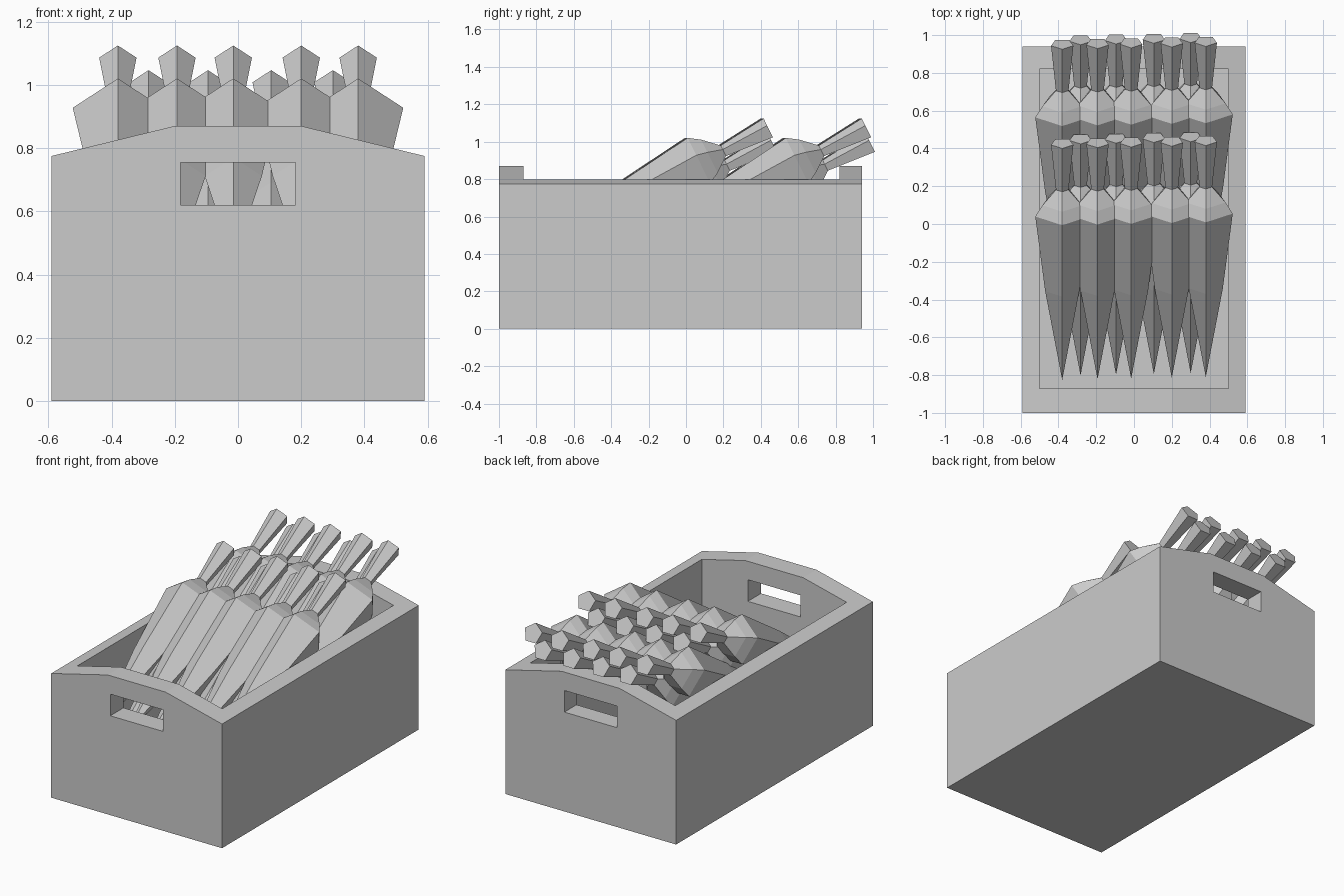
import bpy, bmesh, math
from mathutils import Vector, Matrix

if "Cube" in bpy.data.objects:
    bpy.data.objects.remove(bpy.data.objects["Cube"])


def make_object(name, bm):
    bmesh.ops.recalc_face_normals(bm, faces=bm.faces[:])
    mesh = bpy.data.meshes.new(name)
    bm.to_mesh(mesh)
    bm.free()
    ob = bpy.data.objects.new(name, mesh)
    bpy.context.collection.objects.link(ob)
    return ob


def extrude_profile(name, profile, y0, y1):
    bm = bmesh.new()
    face = bm.faces.new([bm.verts.new((x, y0, z)) for x, z in profile])
    ext = bmesh.ops.extrude_face_region(bm, geom=[face])["geom"]
    moved = [v for v in ext if isinstance(v, bmesh.types.BMVert)]
    bmesh.ops.translate(bm, verts=moved, vec=(0, y1 - y0, 0))
    return make_object(name, bm)


def rect(hw, z0, z1):
    return [(-hw, z0), (hw, z0), (hw, z1), (-hw, z1)]


# Crate: arched end profile, hollowed out, with a handle slot through both ends
crate = extrude_profile("crate", [(-0.59, 0), (0.59, 0), (0.59, 0.775), (0.2, 0.87),
                                  (-0.2, 0.87), (-0.59, 0.775)], -1.0, 0.94)
cutters = [extrude_profile("cavity_cutter", rect(0.5, 0.09, 1.2), -0.87, 0.82),
           extrude_profile("handle_cutter", rect(0.182, 0.62, 0.755), -1.2, 1.2)]
for cutter in cutters:
    mod = crate.modifiers.new("cut", "BOOLEAN")
    mod.operation = "DIFFERENCE"
    mod.solver = "EXACT"
    mod.object = cutter
bpy.context.view_layer.objects.active = crate
crate.select_set(True)
for mod in list(crate.modifiers):
    bpy.ops.object.modifier_apply(modifier=mod.name)
for cutter in cutters:
    bpy.data.objects.remove(cutter)


# Carrot: five-sided root lying along +y, pointed tip, shoulder and flared stem
SIDES = 5
RINGS = [(-0.45, 0.095), (0, 0.15), (0.06, 0.11), (0.14, 0.035), (0.41, 0.062)]


def carrot_mesh():
    bm = bmesh.new()
    tip = bm.verts.new((0, -0.99, 0))
    rings = []
    for y, r in RINGS:
        angles = [math.tau * i / SIDES for i in range(SIDES)]
        rings.append([bm.verts.new((r * math.sin(a), y, r * math.cos(a))) for a in angles])
    for i in range(SIDES):
        j = (i + 1) % SIDES
        bm.faces.new((tip, rings[0][i], rings[0][j]))
        for a, b in zip(rings, rings[1:]):
            bm.faces.new((a[i], b[i], b[j], a[j]))
    bm.faces.new(rings[-1])
    bmesh.ops.recalc_face_normals(bm, faces=bm.faces[:])
    mesh = bpy.data.meshes.new("carrot")
    bm.to_mesh(mesh)
    bm.free()
    return mesh


# Two rows, each an upper layer of five over a lower layer of four
carrot = carrot_mesh()
tilt = Matrix.Rotation(math.radians(26.5), 4, "X")
LAYERS = [("upper", [-0.38, -0.193, -0.015, 0.2, 0.38], 0.068, 0.886),
          ("lower", [-0.283, -0.095, 0.105, 0.3], 0.09, 0.808)]
for row, shift in (("front", 0.0), ("back", 0.525)):
    for layer, xs, y, z in LAYERS:
        for n, x in enumerate(xs, 1):
            ob = bpy.data.objects.new(f"carrot_{row}_{layer}_{n}", carrot)
            bpy.context.collection.objects.link(ob)
            ob.matrix_world = Matrix.Translation(Vector((x, y + shift + 0.02 * x, z))) @ tilt
